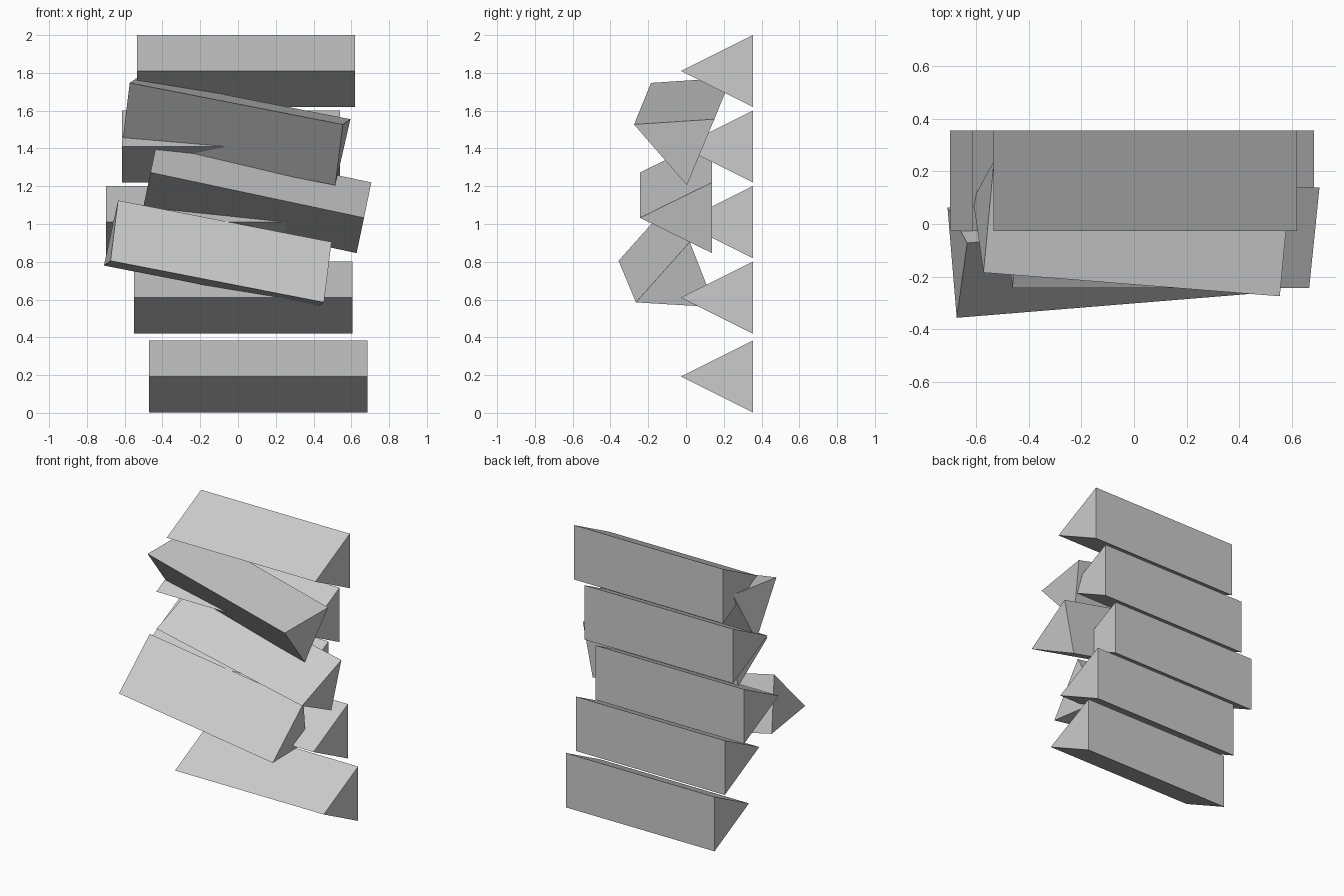
import bpy, bmesh
from mathutils import Vector

if "Cube" in bpy.data.objects:
    bpy.data.objects.remove(bpy.data.objects["Cube"])

LENGTH = 1.155


def prism(name, tri, axis):
    """Extrude a triangular end face along an axis vector."""
    bm = bmesh.new()
    face = bm.faces.new([bm.verts.new(p) for p in tri])
    ext = bmesh.ops.extrude_face_region(bm, geom=[face], use_keep_orig=True)
    bmesh.ops.translate(bm, vec=Vector(axis),
                        verts=[g for g in ext["geom"] if isinstance(g, bmesh.types.BMVert)])
    bmesh.ops.recalc_face_normals(bm, faces=bm.faces)
    mesh = bpy.data.meshes.new(name)
    bm.to_mesh(mesh)
    bm.free()
    bpy.context.collection.objects.link(bpy.data.objects.new(name, mesh))


# Straight wedges stacked at the back: left end x, centre z
for i, (x, z) in enumerate([(-0.47, 0.193), (-0.55, 0.61), (-0.70, 1.01),
                            (-0.615, 1.41), (-0.535, 1.81)], 1):
    prism(f"back_wedge_{i}",
          [(x, -0.027, z), (x, 0.355, z + 0.191), (x, 0.355, z - 0.191)],
          (LENGTH, 0, 0))

# Tilted wedges leaning in front: right end triangle (front ridge, top, bottom)
prism("lower_tilted_wedge",
      [(0.455, -0.265, 0.585), (0.495, 0.02, 0.905), (0.42, 0.155, 0.56)],
      (-1.13, -0.092, 0.22))
prism("middle_tilted_wedge",
      [(0.667, -0.243, 1.033), (0.706, 0.138, 1.22), (0.628, 0.138, 0.846)],
      (-1.13, 0, 0.24))
prism("upper_tilted_wedge",
      [(0.555, -0.275, 1.527), (0.595, 0.15, 1.555), (0.515, 0.005, 1.205)],
      (-1.128, 0.09, 0.22))
